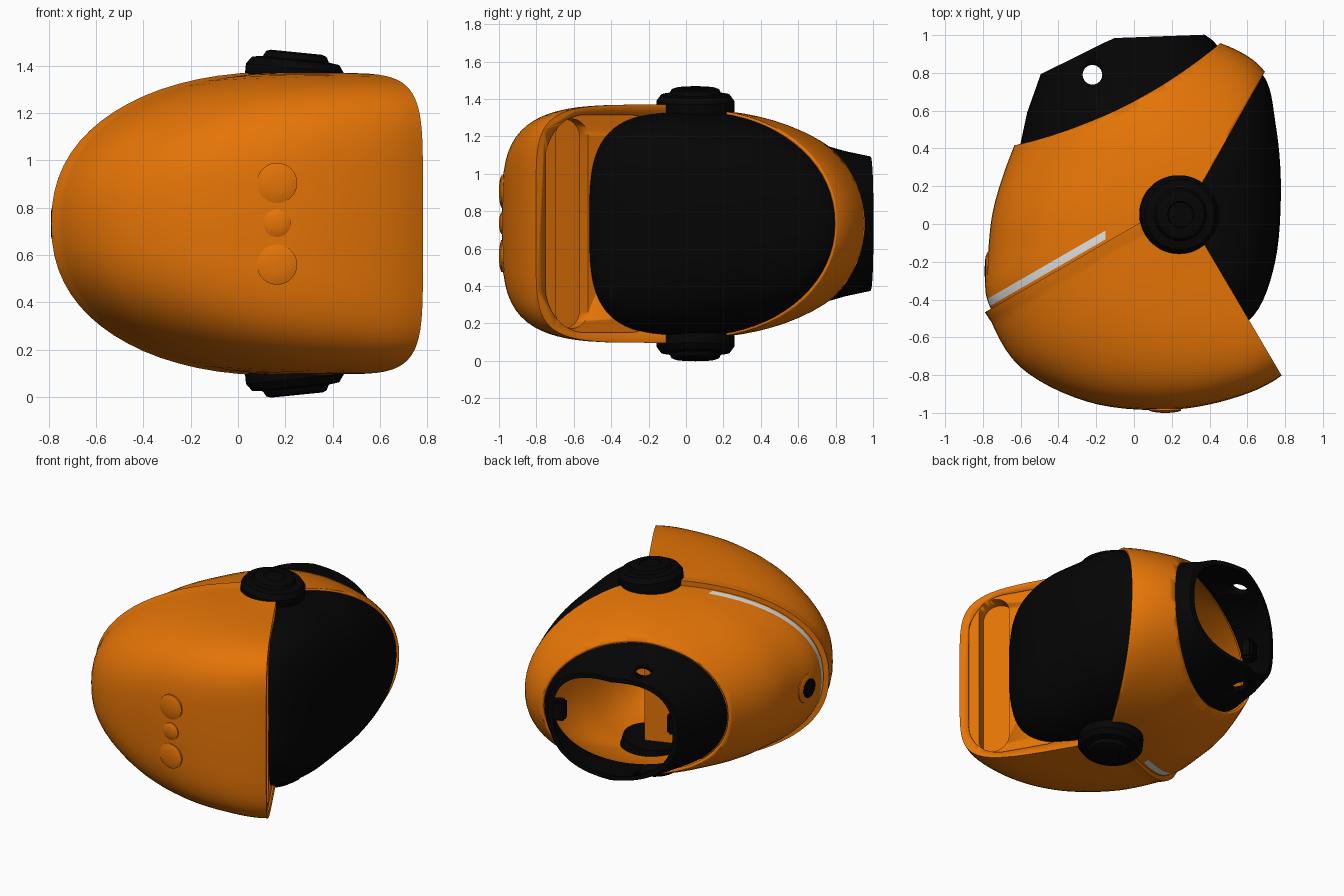
import bpy, bmesh, math
from mathutils import Vector, Matrix

old = bpy.data.objects.get("Cube")
if old:
    bpy.data.objects.remove(old)

MID = 0.733                      # height of the symmetry plane
HUB = Vector((0.23, 0.06, 0))    # pivot point the shells swell around
NECK_U, NECK_N = Vector((0.896, 0.444, 0)), Vector((-0.444, 0.896, 0))
RIDGE_N = Vector((-0.5, 0.866, 0))
LIP_U, LIP_N = Vector((0.507, -0.862, 0)), Vector((0.862, 0.507, 0))
FACE_N = Vector((0.871, -0.491, 0))


def material(name, colour, rough):
    m = bpy.data.materials.new(name)
    m.use_nodes = True
    m.diffuse_color = (*colour, 1)
    b = m.node_tree.nodes["Principled BSDF"]
    b.inputs["Base Color"].default_value = (*colour, 1)
    b.inputs["Roughness"].default_value = rough
    return m


ORANGE = material("orange", (0.78, 0.175, 0.002), 0.5)
BLACK = material("black", (0.0015, 0.0015, 0.0015), 0.6)
SILVER = material("silver", (0.74, 0.74, 0.74), 0.5)


def finish(name, bm, mats, angle=35):
    bmesh.ops.recalc_face_normals(bm, faces=bm.faces)
    me = bpy.data.meshes.new(name)
    bm.to_mesh(me)
    bm.free()
    ob = bpy.data.objects.new(name, me)
    bpy.context.collection.objects.link(ob)
    for m in mats:
        me.materials.append(m)
    activate(ob)
    bpy.ops.object.shade_smooth_by_angle(angle=math.radians(angle))
    return ob


def activate(ob):
    bpy.ops.object.select_all(action='DESELECT')
    ob.select_set(True)
    bpy.context.view_layer.objects.active = ob


def apply(ob, kind, **settings):
    activate(ob)
    mod = ob.modifiers.new(kind.lower(), kind)
    for key, value in settings.items():
        setattr(mod, key, value)
    bpy.ops.object.modifier_apply(modifier=mod.name)


def carve(ob, cutter):
    cutter.hide_render = True
    apply(ob, 'BOOLEAN', object=cutter, operation='DIFFERENCE', solver='EXACT')
    bpy.data.objects.remove(cutter)


def bridge(bm, rings, closed=False):
    count = len(rings[0])
    pairs = list(zip(rings, rings[1:])) + ([(rings[-1], rings[0])] if closed else [])
    for a, b in pairs:
        for i in range(count):
            j = (i + 1) % count
            bm.faces.new((a[i], a[j], b[j], b[i]))


def swell(outline, half, scale=1.0, steps=6, rows=36):
    """Closed domed solid: a smooth outline with a roundness per point."""
    cols, pts = [], [Vector(p) for p in outline]
    for i in range(len(pts)):
        a, b, c, d = (pts[(i + k) % len(pts)] for k in (-1, 0, 1, 2))
        for k in range(steps):
            t = k / steps
            cols.append(0.5 * (2 * b + (c - a) * t + (2 * a - 5 * b + 4 * c - d) * t * t
                               + (3 * b - a - 3 * c + d) * t ** 3))
    bm, rings = bmesh.new(), []
    for r in range(rows + 1):
        t = math.pi * (r / rows - 0.5)
        ring = []
        for p in cols:
            e = 2 / p.z
            f = scale * max(math.cos(t), 0) ** e
            h = math.copysign(abs(math.sin(t)) ** e, t) * half * scale
            ring.append(bm.verts.new((HUB.x + (p.x - HUB.x) * f, HUB.y + (p.y - HUB.y) * f, MID + h)))
        rings.append(ring)
    bridge(bm, rings)
    bmesh.ops.remove_doubles(bm, verts=bm.verts, dist=0.0004)
    return bm


def slice_at(bm, normal, dist, drop=True, fill=False):
    res = bmesh.ops.bisect_plane(bm, geom=bm.verts[:] + bm.edges[:] + bm.faces[:], dist=1e-5,
                                 plane_co=normal.normalized() * dist, plane_no=normal, clear_outer=drop)
    if fill:
        edges = [g for g in res["geom_cut"] if isinstance(g, bmesh.types.BMEdge)]
        bmesh.ops.edgeloop_fill(bm, edges=edges)


def neck_cut(bm, dist, sag=0.33):
    # Curved cut: bend, slice flat, bend back
    for sign in (1, -1):
        for v in bm.verts:
            v.co += NECK_N * (sign * sag * (v.co.z - MID) ** 2)
        if sign == 1:
            slice_at(bm, NECK_N, dist)


def lathe(name, profile, centre, axis, mat, seg=48):
    bm = bmesh.new()
    turn = Matrix.Translation(centre) @ Vector(axis).to_track_quat('Z', 'Y').to_matrix().to_4x4()
    rings = [[bm.verts.new(turn @ Vector((r * math.cos(math.tau * i / seg), r * math.sin(math.tau * i / seg), z)))
              for i in range(seg)] for r, z in profile]
    bridge(bm, rings)
    bm.faces.new(rings[0])
    bm.faces.new(rings[-1])
    return finish(name, bm, [mat])


def lip_cutter(along, wide, tall, radius, depth):
    # Rounded rectangle sunk into the lip plane
    bm, rings = bmesh.new(), []
    for d in (-depth, 0.1):
        ring = []
        for i in range(40):
            a = math.tau * (i + 0.5) / 40
            u = along + radius * math.cos(a) + math.copysign(wide - radius, math.cos(a))
            h = radius * math.sin(a) + math.copysign(tall - radius, math.sin(a))
            ring.append(bm.verts.new(LIP_U * u + LIP_N * (0.267 + d) + Vector((0, 0, MID + h))))
        rings.append(ring)
    bridge(bm, rings)
    for ring in rings:
        bm.faces.new(ring)
    return finish("lip_cutter", bm, [ORANGE])


# Main shell, with a reflective stripe around the back
BODY = [(.79, .2, 2.7), (.76, .55, 2.5), (.69, .81, 2.1), (.45, .96, 2), (.1, 1.02, 2), (-.25, .93, 2),
        (-.5, .7, 2), (-.64, .4, 2.1), (-.74, .1, 2.2), (-.772, -.15, 2.25), (-.778, -.4, 2.25), (-.63, -.6, 2.3),
        (-.3, -.76, 2.3), (.1, -.78, 2.5), (.4, -.62, 3), (.64, -.5, 3.5), (.76, -.2, 3.3)]
bm = swell(BODY, 0.61)
neck_cut(bm, 0.655)
slice_at(bm, FACE_N, 0.208)
for dist in (0.005, 0.045):
    slice_at(bm, RIDGE_N, dist, drop=False)
slice_at(bm, Vector((1, 0, 0)), -0.15, drop=False)
for f in bm.faces:
    c = f.calc_center_median()
    if 0.005 < c.dot(RIDGE_N) < 0.045 and c.x < -0.15:
        f.material_index = 1
shell = finish("main_shell", bm, [ORANGE, SILVER])
apply(shell, 'SOLIDIFY', thickness=0.02, offset=-1)

# Inner liner
bm = swell(BODY, 0.61, 0.92)
neck_cut(bm, 0.62)
finish("inner_liner", bm, [ORANGE])

# Dark face shield
bm = swell(BODY, 0.61, 0.978)
slice_at(bm, -FACE_N, -0.17)
finish("face_shield", bm, [BLACK])

# Raised chin bar with a flared rear crest, a recessed lip face and a long slot
BAR = [(-.795, -.25, 2.25), (-.778, -.46, 2.25), (-.605, -.755, 2.4), (-.25, -.94, 3), (.15, -.985, 4),
       (.5, -.93, 5), (.785, -.8, 6), (1, -.55, 6), (1, 0, 5), (.6, .5, 3), (0, .6, 2), (-.6, .2, 2.2)]
bm = swell(BAR, 0.637)
slice_at(bm, RIDGE_N, -0.075, drop=False)
core = HUB + Vector((0, 0, MID))
for v in bm.verts:
    flare = min(1, max(0, (v.co.dot(RIDGE_N) + 0.075) / 0.06))
    v.co = core + (v.co - core) * (1 + 0.012 * flare)
slice_at(bm, RIDGE_N, -0.01, fill=True)
slice_at(bm, LIP_N, 0.267, fill=True)
bar = finish("chin_bar", bm, [ORANGE])
carve(bar, lip_cutter(0.645, 0.385, 0.583, 0.25, 0.012))
carve(bar, lip_cutter(0.859, 0.102, 0.56, 0.1, 0.1))

# Neck collar: a tapering closed ring with a hole through both sides
bm = bmesh.new()


def rim(s, h):
    return 0.93 - max(0, s - 0.34) * 0.45


def middle(s, h):
    return 0.78 - max(0, s - 0.34) * 0.2


def base(s, h):
    return 0.63 - 0.33 * h * h


rings = []
for centre, half, tall, power, rule in (
        (.228, .592, .452, 1, base), (.28, .525, .39, .9, middle), (.345, .435, .36, .8, rim),
        (.345, .4, .33, .8, rim), (.28, .48, .36, .9, middle), (.228, .54, .4, 1, base)):
    ring = []
    for i in range(72):
        c, s = math.cos(math.tau * i / 72), math.sin(math.tau * i / 72)
        u = centre + half * math.copysign(abs(c) ** power, c)
        h = tall * math.copysign(abs(s) ** power, s)
        ring.append(bm.verts.new(NECK_U * u + NECK_N * rule(u, h) + Vector((0, 0, MID + h))))
    rings.append(ring)
bridge(bm, rings, closed=True)
collar = finish("neck_collar", bm, [BLACK])
carve(collar, lathe("hole_cutter", [(.052, -1), (.052, 1)], (-.22, .79, MID), (0, 0, 1), BLACK, 32))

# Fastening blocks at both ends of the neck opening
for name, u, d in (("front", .72, .68), ("rear", -.05, .78)):
    bm = bmesh.new()
    place = Matrix.Translation(NECK_U * u + NECK_N * d + Vector((0, 0, MID)))
    turn = Matrix.Rotation(math.atan2(NECK_U.y, NECK_U.x), 4, 'Z')
    bmesh.ops.create_cube(bm, size=1, matrix=place @ turn @ Matrix.Diagonal((.1, .08, .14, 1)))
    bmesh.ops.bevel(bm, geom=bm.edges[:], offset=.015, segments=2, affect='EDGES')
    finish(name + "_fastener", bm, [BLACK])

# Side pivots, mirrored top and bottom and leaning slightly
for side, sign in (("left", 1), ("right", -1)):
    lathe(side + "_pivot", [(.19, .5), (.208, .6), (.208, .66), (.185, .692), (.14, .698), (.128, .721), (.11, .728),
                            (.07, .728), (.065, .723), (.001, .723)],
          (HUB.x - .055, .05, MID), (.1, 0, sign), BLACK)

# Three round buttons on the chin bar
for name, r, z in (("upper", .085, .905), ("middle", .058, .735), ("lower", .085, .56)):
    lathe(name + "_button", [(r, -.06), (r, .003), (r * .75, .01), (r * .4, .014), (.001, .015)],
          (.165, -.985, z), (0, -1, 0), ORANGE)

# Rear vent with its bezel
lathe("vent_bezel", [(.12, -.05), (.1, .005), (.075, .015), (.001, .015)], (-.772, -.25, MID), (-1, 0, 0), ORANGE)
lathe("rear_vent", [(.065, 0), (.065, .017), (.001, .019)], (-.772, -.25, MID), (-1, 0, 0), BLACK)
